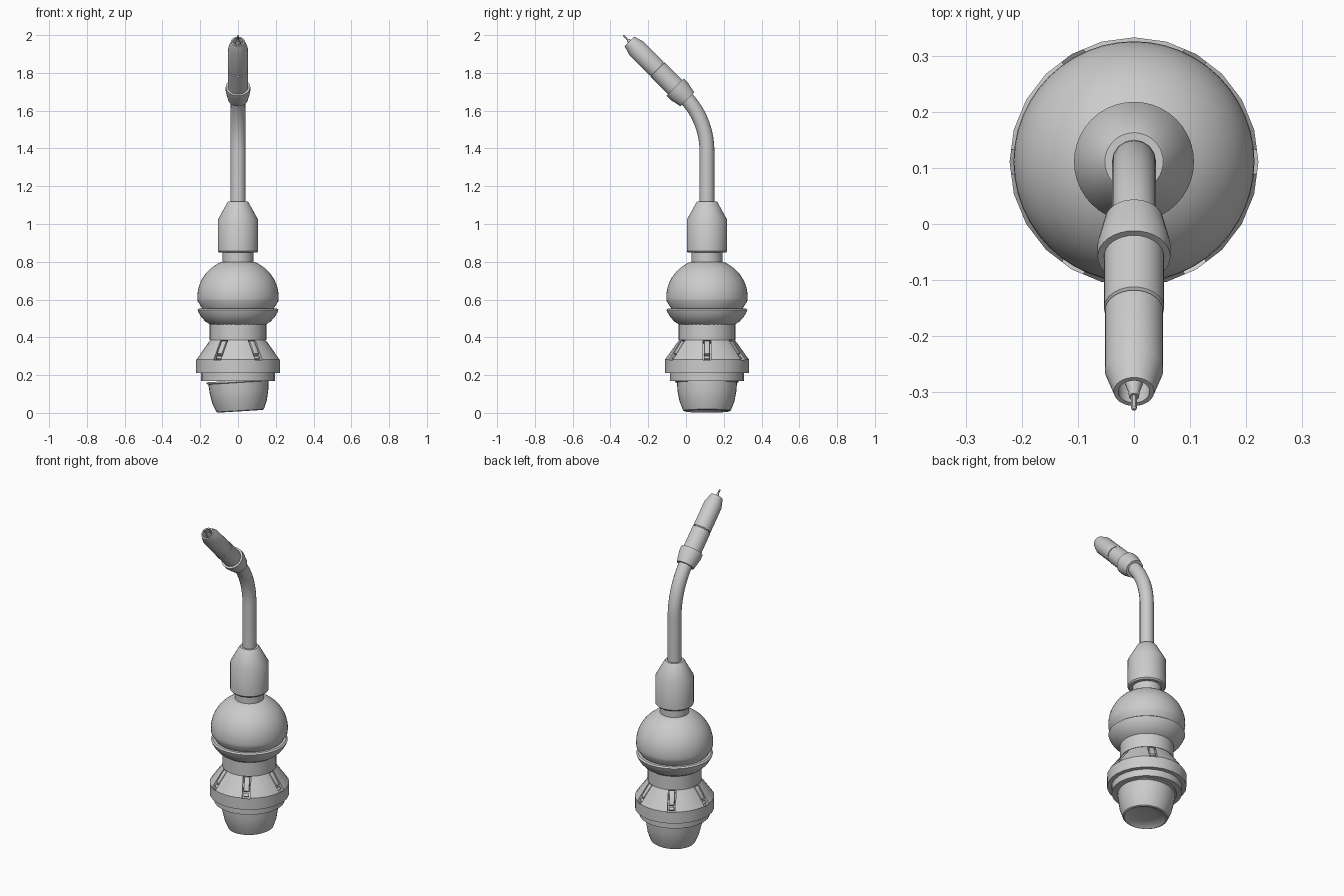
import bpy, bmesh
from math import radians, sin, cos, pi
from mathutils import Matrix, Vector

if "Cube" in bpy.data.objects:
    bpy.data.objects.remove(bpy.data.objects["Cube"])

AXIS = Matrix.Translation((0, 0.111, 0))


def finish(bm, name, angle=30):
    bmesh.ops.recalc_face_normals(bm, faces=bm.faces[:])
    me = bpy.data.meshes.new(name)
    bm.to_mesh(me)
    bm.free()
    ob = bpy.data.objects.new(name, me)
    bpy.context.collection.objects.link(ob)
    if angle:
        smooth(ob, angle)
    return ob


def smooth(ob, angle=30):
    bpy.ops.object.select_all(action='DESELECT')
    ob.select_set(True)
    bpy.context.view_layer.objects.active = ob
    bpy.ops.object.shade_smooth_by_angle(angle=radians(angle))


def lathe(name, profile, segs=40, mat=AXIS):
    """Revolve (radius, height) points around local z, first vertex at +y."""
    bm = bmesh.new()
    rings = []
    for r, z in profile:
        if r == 0:
            rings.append([bm.verts.new(mat @ Vector((0, 0, z)))] * segs)
        else:
            rings.append([bm.verts.new(mat @ Vector((r * sin(2 * pi * i / segs),
                          r * cos(2 * pi * i / segs), z))) for i in range(segs)])
    for a, b in zip(rings, rings[1:]):
        for i in range(segs):
            j = (i + 1) % segs
            bm.faces.new(list(dict.fromkeys((a[i], a[j], b[j], b[i]))))
    return finish(bm, name)


def slot_boxes(name, r, z, size, bevel=0):
    """Six boxes lying along the sloped skirt."""
    bm = bmesh.new()
    for k in range(6):
        m = (AXIS @ Matrix.Rotation(k * pi / 3, 4, 'Z') @ Matrix.Translation((r, 0, z))
             @ Matrix.Rotation(radians(-35.7), 4, 'Y') @ Matrix.Diagonal((*size, 1)))
        bmesh.ops.create_cube(bm, size=1, matrix=m)
    if bevel:
        bmesh.ops.bevel(bm, geom=bm.edges[:], offset=bevel, segments=2,
                        profile=0.5, affect='EDGES')
    return finish(bm, name, 30 if bevel else 0)


# Slightly tilted plug at the bottom
tilt = (AXIS @ Matrix.Translation((0.002, 0, 0.165)) @ Matrix.Rotation(radians(-3.5), 4, 'Y')
        @ Matrix.Translation((0, 0, -0.165)))
lathe("base_plug", [(0, 0.022), (0.06, 0.026), (0.105, 0.016), (0.118, 0.008), (0.126, 0.012),
                    (0.145, 0.06), (0.156, 0.115), (0.159, 0.16), (0.168, 0.163), (0.168, 0.172),
                    (0, 0.172)], 32, tilt)

# Skirt with six slots
lathe("lower_ring", [(0, 0.17), (0.197, 0.17), (0.197, 0.22), (0, 0.22)], 24)
skirt = lathe("skirt", [(0, 0.212), (0.222, 0.212), (0.222, 0.283), (0.145, 0.39), (0, 0.39)], 24)
cutter = slot_boxes("slot_cutter", 0.183, 0.333, (0.06, 0.044, 0.13))
cutter.hide_render = True
mod = skirt.modifiers.new("slots", 'BOOLEAN')
mod.object = cutter
mod.solver = 'EXACT'
bpy.context.view_layer.objects.active = skirt
bpy.ops.object.modifier_apply(modifier=mod.name)
bpy.data.objects.remove(cutter)
smooth(skirt)

# Levers and stop blocks resting in the slots
slot_boxes("slot_levers", 0.163, 0.341, (0.026, 0.032, 0.085), 0.006)
slot_boxes("slot_stops", 0.192, 0.288, (0.022, 0.030, 0.018), 0.002)

# Waist and split ball
lathe("waist", [(0, 0.385), (0.15, 0.385), (0.15, 0.475), (0, 0.475)])
lathe("ball_lower_bowl", [(0, 0.468), (0.148, 0.468), (0.172, 0.483), (0.194, 0.507),
                          (0.209, 0.532), (0.214, 0.546), (0.205, 0.553), (0.186, 0.553),
                          (0, 0.553)], 48)
dome = [(0.215 * cos(radians(a)), 0.615 + 0.202 * sin(radians(a))) for a in range(0, 67, 6)]
lathe("ball_upper_dome", [(0, 0.55), (0.187, 0.55), (0.213, 0.590), (0.2145, 0.603)]
      + dome + [(0, 0.801)], 48)

# Neck and collar
lathe("neck", [(0, 0.78), (0.081, 0.78), (0.081, 0.86), (0, 0.86)])
lathe("collar", [(0, 0.848), (0.100, 0.848), (0.107, 0.856), (0.107, 1.022),
                 (0.057, 1.113), (0.052, 1.118), (0, 1.118)])

# Bent tube
R, z0 = 0.41, 1.387
path = [(0.111, 1.10)] + [(0.111 - R * (1 - cos(radians(a))), z0 + R * sin(radians(a)))
                          for a in range(0, 46, 5)]
path.append((path[-1][0] - 0.06, path[-1][1] + 0.06))
curve = bpy.data.curves.new("bent_tube", 'CURVE')
curve.dimensions = '3D'
curve.bevel_depth = 0.0395
curve.bevel_resolution = 6
curve.use_fill_caps = True
sp = curve.splines.new('POLY')
sp.points.add(len(path) - 1)
for p, (y, z) in zip(sp.points, path):
    p.co = (0, y, z, 1)
sp.use_smooth = True
tube = bpy.data.objects.new("bent_tube", curve)
bpy.context.collection.objects.link(tube)

# Nozzle parts along the 45 degree axis, heights measured back from the tip
tip = Matrix.Translation((0, -0.331, 1.998)) @ Matrix.Rotation(radians(45), 4, 'X')
lathe("nozzle_ring", [(0, -0.478), (0.052, -0.478), (0.065, -0.415), (0.065, -0.386),
                      (0, -0.386)], 32, tip)
lathe("nozzle_sleeve", [(0, -0.40), (0.0535, -0.40), (0.0535, -0.256), (0.048, -0.253),
                        (0.048, -0.245), (0, -0.245)], 32, tip)
lathe("nozzle", [(0, -0.249), (0.052, -0.249), (0.052, -0.098), (0.036, -0.045),
                 (0.028, -0.045), (0.028, -0.11), (0, -0.11)], 32, tip)
lathe("contact_tip", [(0, -0.12), (0.017, -0.12), (0.017, -0.07), (0.010, -0.045),
                      (0.009, -0.032), (0, -0.032)], 20, tip)
lathe("wire", [(0, -0.05), (0.005, -0.05), (0.005, -0.003), (0.003, 0), (0, 0)], 12, tip)
